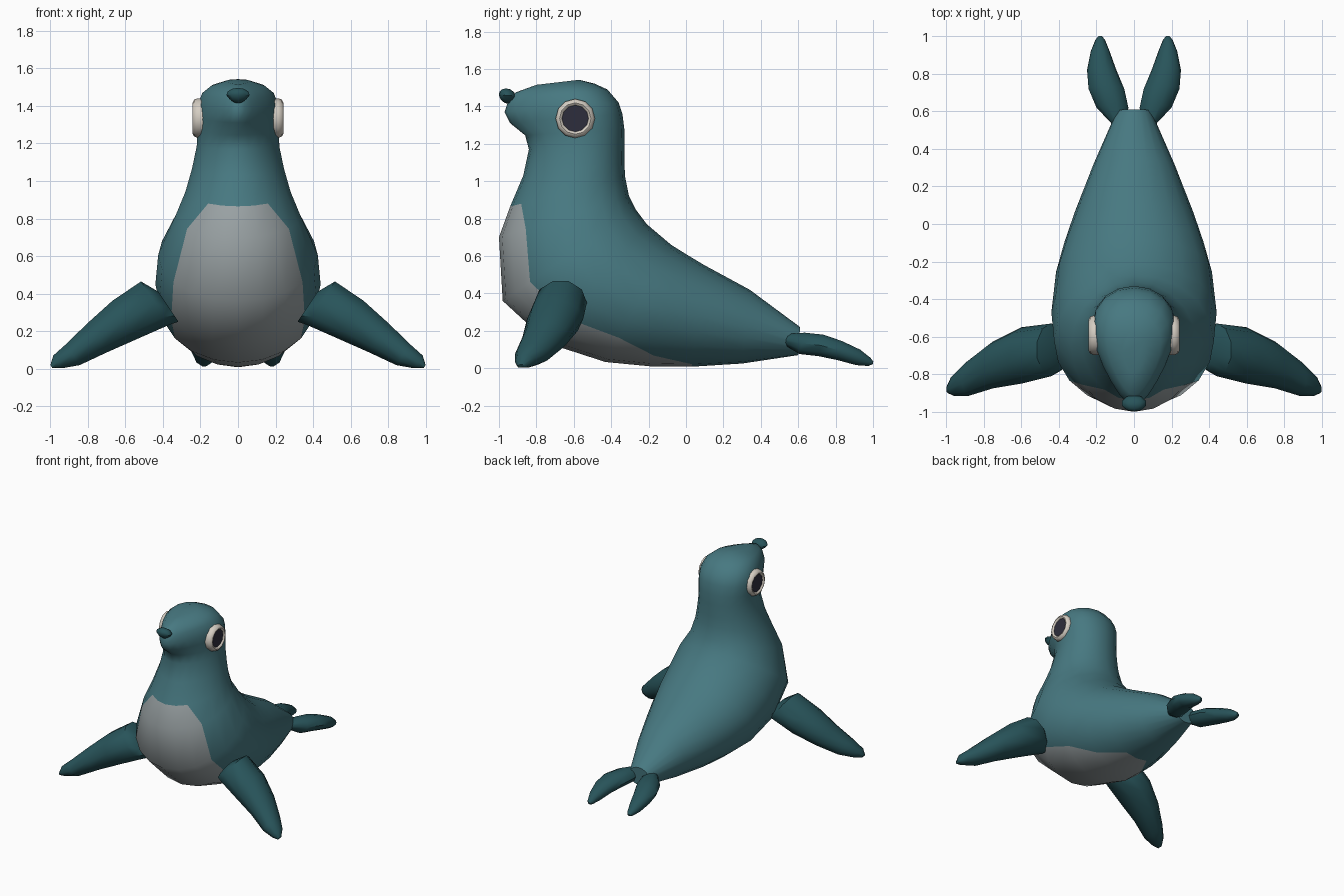
import bpy, bmesh, math
from mathutils import Vector

if "Cube" in bpy.data.objects:
    bpy.data.objects.remove(bpy.data.objects["Cube"])


def material(name, r, g, b):
    m = bpy.data.materials.new(name)
    m.diffuse_color = (r, g, b, 1)
    m.use_nodes = True
    m.node_tree.nodes["Principled BSDF"].inputs["Base Color"].default_value = m.diffuse_color
    return m


SKIN = material("teal skin", .063, .19, .22)
DARK = material("dark teal", .021, .088, .102)
BELLY = material("grey belly", .32, .36, .37)
RIM = material("cream eye rim", .66, .61, .54)
PUPIL = material("dark eye", .027, .027, .045)


def finish(name, bm, mats, angle=45):
    bmesh.ops.recalc_face_normals(bm, faces=bm.faces)
    me = bpy.data.meshes.new(name)
    bm.to_mesh(me)
    bm.free()
    for m in mats:
        me.materials.append(m)
    ob = bpy.data.objects.new(name, me)
    bpy.context.collection.objects.link(ob)
    bpy.context.view_layer.objects.active = ob
    ob.select_set(True)
    bpy.ops.object.shade_smooth_by_angle(angle=math.radians(angle))
    ob.select_set(False)
    return ob


def loft(rings):
    """Skin a list of point rings and cap both ends."""
    bm = bmesh.new()
    vs = [[bm.verts.new(p) for p in ring] for ring in rings]
    n = len(vs[0])
    for a, b in zip(vs, vs[1:]):
        for i in range(n):
            k = (i + 1) % n
            bm.faces.new((a[i], a[k], b[k], b[i]))
    bm.faces.new(vs[0])
    bm.faces.new(vs[-1])
    return bm


# Body: back y/z, front y/z, half width, snout taper, belly patch half span
SECTIONS = [
    (.61, .22, .60, .07, .09, 0, 0),
    (.34, .42, .30, .025, .215, 0, 0),
    (.10, .55, .03, .008, .315, 0, 1),
    (0, .61, -.19, .01, .37, 0, 2),
    (-.08, .66, -.43, .033, .415, 0, 3),
    (-.21, .77, -.73, .13, .44, 0, 3),
    (-.27, .85, -.98, .36, .425, 0, 3),
    (-.305, .92, -1.0, .70, .335, 0, 3),
    (-.325, 1.02, -.94, .865, .28, .04, 2),
    (-.33, 1.10, -.87, 1.03, .245, .08, 0),
    (-.33, 1.20, -.84, 1.17, .22, .12, 0),
    (-.33, 1.28, -.86, 1.245, .215, .22, 0),
    (-.34, 1.36, -.94, 1.31, .208, .38, 0),
    (-.36, 1.42, -.97, 1.37, .20, .45, 0),
    (-.42, 1.49, -.95, 1.43, .175, .45, 0),
    (-.49, 1.522, -.91, 1.475, .135, .4, 0),
    (-.57, 1.542, -.80, 1.515, .06, .3, 0),
]
N = 20


def body_ring(by, bz, fy, fz, w, taper, _):
    cy, cz, dy, dz = (by + fy) / 2, (bz + fz) / 2, (fy - by) / 2, (fz - bz) / 2
    pts = []
    for i in range(N):
        c, s = math.cos(math.tau * i / N), math.sin(math.tau * i / N)
        pts.append((w * s * (1 - taper * c), cy + dy * c, cz + dz * c))
    return pts


bm = bmesh.new()
rings = [[bm.verts.new(p) for p in body_ring(*s)] for s in SECTIONS]
bm.faces.new(rings[0])
bm.faces.new(rings[-1])
for j in range(len(rings) - 1):
    a, b = rings[j], rings[j + 1]
    na, nb = SECTIONS[j][6], SECTIONS[j + 1][6]
    for i in range(N):
        k = (i + 1) % N
        span = max(min(i, N - i), min(k, N - k))   # outer step of this strip
        if na and nb and span <= min(na, nb):
            bm.faces.new((a[i], a[k], b[k], b[i])).material_index = 1
        elif na and nb and span <= max(na, nb):
            # Slanted patch corner: split the quad in two colours
            outer, inner = (k, i) if i < N / 2 else (i, k)
            wide, slim = (a, b) if na > nb else (b, a)
            bm.faces.new((wide[inner], wide[outer], slim[inner])).material_index = 1
            bm.faces.new((wide[outer], slim[outer], slim[inner]))
        else:
            bm.faces.new((a[i], a[k], b[k], b[i]))
finish("body", bm, [SKIN, BELLY])


# Flippers: centre x, y, z, half width, half thickness
FRONT = [
    (.37, -.67, .33, .09, .10), (.44, -.67, .35, .14, .145),
    (.60, -.70, .262, .15, .128), (.75, -.75, .165, .125, .098),
    (.88, -.82, .075, .095, .07), (.96, -.86, .035, .055, .045),
    (.993, -.88, .01, .02, .012),
]
HIND = [
    (.08, .53, .155, .035, .03), (.115, .62, .133, .085, .062),
    (.147, .72, .122, .095, .062), (.172, .82, .095, .078, .055),
    (.18, .92, .058, .05, .045), (.18, .98, .034, .026, .024),
    (.18, 1.0, .028, .01, .008),
]


def flipper(name, stations, across, up, side):
    across, up = Vector(across), Vector(up).normalized()
    rings = []
    for x, y, z, w, t in stations:
        ring = []
        for i in range(10):
            a = math.tau * i / 10
            p = Vector((x, y, z)) + across * w * math.cos(a) + up * t * math.sin(a)
            ring.append((p.x * side, p.y, max(p.z, .003)))
        rings.append(ring)
    finish(name, loft(rings), [DARK])


def eye(name, side):
    # Rim and pupil as stacked twelve-sided loops facing sideways
    loops = [(.105, .165), (.105, .215), (.098, .234), (.084, .241),
             (.073, .236), (.071, .229)]
    rings = [[(side * x, -.592 + r * math.cos(math.tau * i / 12),
               1.335 + r * math.sin(math.tau * i / 12)) for i in range(12)]
             for r, x in loops]
    bm = loft(rings)
    bm.faces.ensure_lookup_table()
    bm.faces[-1].material_index = 1
    finish(name, bm, [RIM, PUPIL], 50)


for side, label in ((-1, "left"), (1, "right")):
    flipper("front_flipper_" + label, FRONT, (0, 1, 0), (.55, 0, .83), side)
    flipper("hind_flipper_" + label, HIND, (1, 0, 0), (0, .25, .97), side)
    eye("eye_" + label, side)

# Nose: small ball narrowed toward the bottom
bm = bmesh.new()
bmesh.ops.create_uvsphere(bm, u_segments=10, v_segments=6, radius=1)
for v in bm.verts:
    x, y, z = v.co
    v.co = (x * .066 * (1 + .35 * min(z, 0)), -.955 + y * .045 - z * .008,
            1.458 + z * (.038 if z > 0 else .045))
finish("nose", bm, [DARK])
